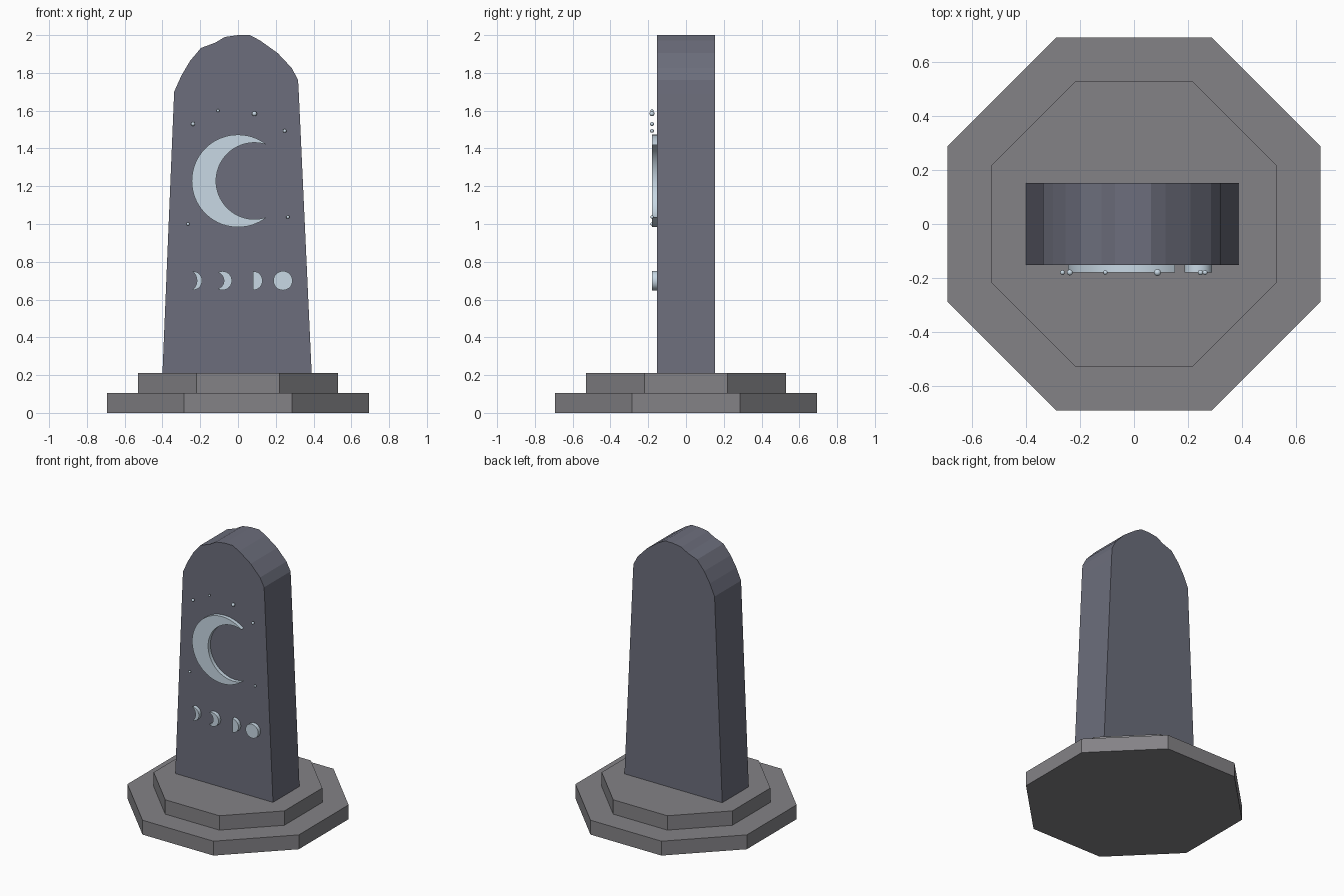
import bpy, bmesh
from math import sin, cos, pi, atan2, hypot, radians
from mathutils import Matrix

if "Cube" in bpy.data.objects:
    bpy.data.objects.remove(bpy.data.objects["Cube"])


def material(name, color):
    m = bpy.data.materials.new(name)
    m.diffuse_color = (*color, 1)
    m.use_nodes = True
    m.node_tree.nodes["Principled BSDF"].inputs["Base Color"].default_value = m.diffuse_color
    return m


STONE = material("slate_stone", (0.15, 0.155, 0.2))
BASE = material("base_stone", (0.23, 0.225, 0.24))
MOON = material("pale_inlay", (0.58, 0.69, 0.78))
FACE_Y = -0.153


def finish(name, bm, mat, smooth=False):
    bmesh.ops.recalc_face_normals(bm, faces=bm.faces)
    me = bpy.data.meshes.new(name)
    bm.to_mesh(me)
    bm.free()
    if smooth:
        me.shade_smooth()
        me.set_sharp_from_angle(angle=radians(30))
    me.materials.append(mat)
    ob = bpy.data.objects.new(name, me)
    bpy.context.collection.objects.link(ob)
    return ob


def prism(name, outline, y0, y1, mat, smooth=False):
    """Extrude an x-z outline along y."""
    bm = bmesh.new()
    face = bm.faces.new([bm.verts.new((x, y0, z)) for x, z in outline])
    ext = bmesh.ops.extrude_face_region(bm, geom=[face])["geom"]
    bmesh.ops.translate(bm, vec=(0, y1 - y0, 0),
                        verts=[g for g in ext if isinstance(g, bmesh.types.BMVert)])
    return finish(name, bm, mat, smooth)


def arc(cx, cz, r, a0, a1, n):
    return [(cx + r * cos(a0 + (a1 - a0) * i / n), cz + r * sin(a0 + (a1 - a0) * i / n))
            for i in range(n + 1)]


def moon(name, cx, cz, r, tip, inner, side, n=32):
    """Crescent bulging to side (+1 right); tip and inner edge are offsets from centre."""
    h = (r * r - tip * tip) ** 0.5
    a = atan2(h, tip)
    pts = arc(0, 0, r, -a, a, n)
    if inner > tip:
        d = inner - tip
        ri = (d * d + h * h) / (2 * d)
        b = atan2(h, tip - inner + ri)
        pts += arc(inner - ri, 0, ri, b, -b, n)[1:-1]
    pts = [(cx + side * x, cz + z) for x, z in pts]
    prism(name, pts, FACE_Y + 0.003, -0.18, MOON, True)


# stepped octagonal base
for name, r, z in (("lower_step", 0.75, 0.0525), ("upper_step", 0.572, 0.1575)):
    bm = bmesh.new()
    bmesh.ops.create_cone(bm, cap_ends=True, segments=8, radius1=r, radius2=r, depth=0.105,
                          matrix=Matrix.Translation((0, 0, z)) @ Matrix.Rotation(pi / 8, 4, 'Z'))
    finish(name, bm, BASE)

# tapered slab with a worn, rounded top
prism("stone_slab", [(-0.40, 0.21), (0.39, 0.21), (0.322, 1.69), (0.318, 1.762), (0.285, 1.825),
                     (0.21, 1.905), (0.116, 1.972), (0.063, 2.0), (0.0, 2.0), (-0.07, 1.99),
                     (-0.12, 1.96), (-0.196, 1.932), (-0.254, 1.863), (-0.30, 1.785),
                     (-0.338, 1.70)], FACE_Y, -FACE_Y, STONE)

# large crescent
moon("large_crescent", 0, 1.228, 0.245, -0.153, 0.116, -1, 48)

# row of moon phases
moon("phase_thin_crescent", -0.24, 0.70, 0.05, -0.002, 0.022, 1)
moon("phase_wide_crescent", -0.082, 0.70, 0.05, -0.025, 0.007, 1)
moon("phase_half", 0.08, 0.70, 0.05, 0.0, 0.0, 1)
prism("phase_full", arc(0.238, 0.70, 0.051, 0, 2 * pi * 31 / 32, 31),
      FACE_Y + 0.003, -0.18, MOON, True)

# small stars
for i, (x, z, r) in enumerate([(-0.238, 1.53, 0.011), (-0.106, 1.60, 0.008), (0.087, 1.584, 0.013),
                               (0.247, 1.493, 0.010), (-0.265, 1.0, 0.009), (0.264, 1.037, 0.009)]):
    bm = bmesh.new()
    bmesh.ops.create_uvsphere(bm, u_segments=12, v_segments=8, radius=r,
                              matrix=Matrix.Translation((x, -0.18, z)))
    finish(f"star_{i + 1}", bm, MOON, True)
